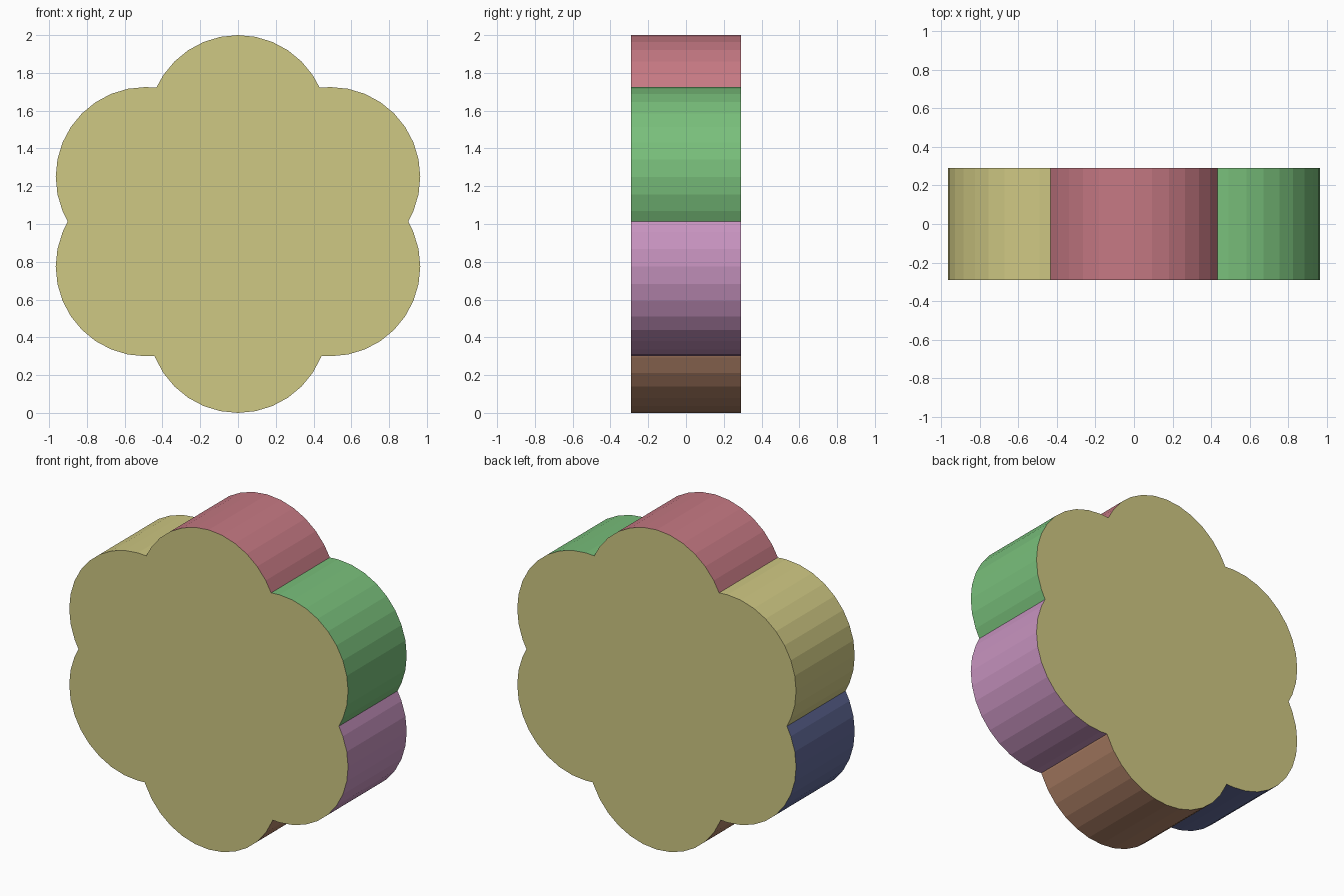
import bpy, bmesh
from math import cos, sin, tau, sqrt, atan2
from mathutils import Vector

if "Cube" in bpy.data.objects:
    bpy.data.objects.remove(bpy.data.objects["Cube"])

R, HALF, SIDES = 0.475, 0.29, 32
# Lobe centres (x, z), clockwise from the top
CENTRES = [Vector(c) for c in ((0, 1.525), (0.49, 1.25), (0.49, 0.775),
                               (0, 0.475), (-0.49, 0.775), (-0.49, 1.25))]
COLOURS = {"red": (196, 120, 130), "green": (120, 190, 122), "purple": (198, 146, 190),
           "brown": (176, 130, 104), "navy": (98, 106, 152), "yellow": (206, 199, 130)}


def notch(a, b):
    """Outer crossing of two neighbouring lobe circles."""
    d = b - a
    h = sqrt(R * R - d.length_squared / 4)
    return (a + b) / 2 + Vector((-d.y, d.x)).normalized() * h


# Flower outline: each lobe is an arc between its two notches
outline, owner = [], []
for i, c in enumerate(CENTRES):
    start = notch(CENTRES[i - 1], c)
    end = notch(c, CENTRES[(i + 1) % 6])
    a0 = atan2(start.y - c.y, start.x - c.x)
    a1 = atan2(end.y - c.y, end.x - c.x)
    while a1 > a0:
        a1 -= tau
    step = tau / SIDES
    points = [start]
    for k in range(SIDES, -2 * SIDES - 1, -1):
        if a1 + 0.02 < k * step < a0 - 0.02:
            points.append(c + R * Vector((cos(k * step), sin(k * step))))
    outline += points
    owner += [i] * len(points)

# Solid flower block: two caps and the lobe walls
bm = bmesh.new()
front = [bm.verts.new((p.x, -HALF, p.y)) for p in outline]
back = [bm.verts.new((p.x, HALF, p.y)) for p in outline]
n = len(outline)
for cap in (front, back):
    bm.faces.new(cap).material_index = 5
for i in range(n):
    j = (i + 1) % n
    bm.faces.new((front[i], front[j], back[j], back[i])).material_index = owner[i]
bmesh.ops.recalc_face_normals(bm, faces=bm.faces)

mesh = bpy.data.meshes.new("flower_block")
bm.to_mesh(mesh)
bm.free()
for name, rgb in COLOURS.items():
    mat = bpy.data.materials.new(name)
    mat.diffuse_color = (*[(v / 255) ** 2.2 for v in rgb], 1)
    mat.use_nodes = True
    mat.node_tree.nodes["Principled BSDF"].inputs["Base Color"].default_value = mat.diffuse_color
    mesh.materials.append(mat)
bpy.context.collection.objects.link(bpy.data.objects.new("flower_block", mesh))
